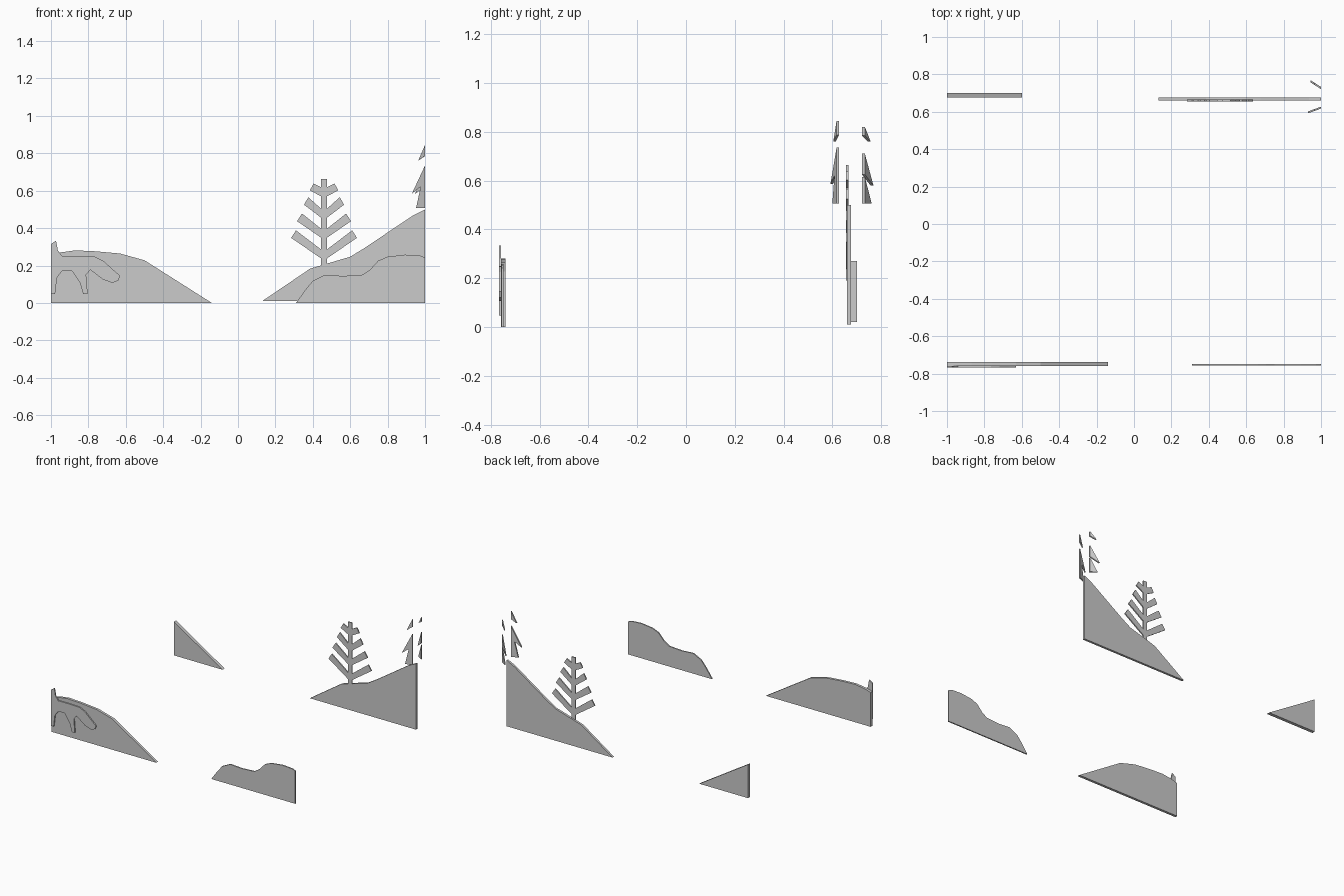
import bpy, bmesh


def cutout(name, outlines, y0, y1, slope=0.0):
    """Flat board(s): x-z outlines given thickness y0..y1, angled in plan about x = 1."""
    bm = bmesh.new()
    for pts in outlines:
        front = [bm.verts.new((x, y0 + slope * (x - 1), z)) for x, z in pts]
        face = bm.faces.new(front)
        ext = bmesh.ops.extrude_face_region(bm, geom=[face], use_keep_orig=True)
        moved = [g for g in ext["geom"] if isinstance(g, bmesh.types.BMVert)]
        bmesh.ops.translate(bm, vec=(0, y1 - y0, 0), verts=moved)
    bmesh.ops.recalc_face_normals(bm, faces=bm.faces)
    bmesh.ops.triangulate(bm, faces=[f for f in bm.faces if len(f.verts) > 4])
    mesh = bpy.data.meshes.new(name)
    bm.to_mesh(mesh)
    bm.free()
    obj = bpy.data.objects.new(name, mesh)
    bpy.context.collection.objects.link(obj)
    return obj


# Front left hill
cutout("front_left_hill", [[
    (-1, 0), (-0.14, 0), (-0.5, 0.228), (-0.63, 0.264), (-0.76, 0.276),
    (-0.87, 0.281), (-0.95, 0.27), (-1, 0.255)]], -0.758, -0.739)

# Animal silhouette with tail, cut off at the left border
cutout("animal_silhouette", [[
    (-1, 0.048), (-0.978, 0.048), (-0.968, 0.134), (-0.94, 0.172),
    (-0.888, 0.172), (-0.845, 0.107), (-0.828, 0.048), (-0.804, 0.048),
    (-0.812, 0.15), (-0.79, 0.177), (-0.72, 0.124), (-0.67, 0.107),
    (-0.64, 0.12), (-0.63, 0.145), (-0.67, 0.18), (-0.72, 0.225),
    (-0.765, 0.247), (-0.86, 0.25), (-0.94, 0.25), (-0.963, 0.28),
    (-0.973, 0.333), (-1, 0.315)]], -0.767, -0.758)

# Front right low mound
cutout("front_right_mound", [[
    (0.31, 0), (1, 0), (1, 0.242), (0.973, 0.253), (0.893, 0.258),
    (0.80, 0.247), (0.75, 0.226), (0.705, 0.177), (0.663, 0.15),
    (0.56, 0.144), (0.465, 0.15), (0.40, 0.118), (0.36, 0.07)]],
    -0.757, -0.748)

# Back hills
cutout("back_right_hill", [[
    (0.13, 0.01), (1, 0.01), (1, 0.5), (0.936, 0.468), (0.68, 0.296),
    (0.6, 0.247), (0.455, 0.204), (0.385, 0.183)]], 0.659, 0.676)
cutout("back_left_hill", [[(-1, 0.02), (-0.6, 0.02), (-1, 0.27)]], 0.676, 0.70)

# Flat branched tree: half outline built from branches, then mirrored
TREE_X, TRUNK = 0.46, 0.016
branches = [  # root height, lower tip, upper tip
    (0.262, (0.176, 0.348), (0.150, 0.388)),
    (0.373, (0.144, 0.437), (0.118, 0.478)),
    (0.480, (0.107, 0.525), (0.084, 0.565)),
    (0.594, (0.076, 0.602), (0.056, 0.638))]
half = [(TRUNK, 0.19)]
for root, low, high in branches:
    half += [(TRUNK, root - 0.024), low, high, (TRUNK, root + 0.024)]
half.append((TRUNK, 0.663))
outline = half + [(-x, z) for x, z in reversed(half)]
cutout("branched_tree", [[(TREE_X + x, z) for x, z in outline]], 0.656, 0.665)

# Conifer blades sliced off at the right border
cutout("conifer_blade_front", [
    [(1, 0.845), (0.963, 0.76), (1, 0.787)],
    [(1, 0.735), (0.93, 0.585), (0.977, 0.622), (0.952, 0.507), (1, 0.507)]],
    0.617, 0.627, 0.36)
cutout("conifer_blade_back", [
    [(1, 0.82), (0.963, 0.76), (1, 0.785)],
    [(1, 0.71), (0.945, 0.58), (1, 0.625)],
    [(1, 0.615), (0.957, 0.507), (1, 0.507)]],
    0.721, 0.733, -0.64)
